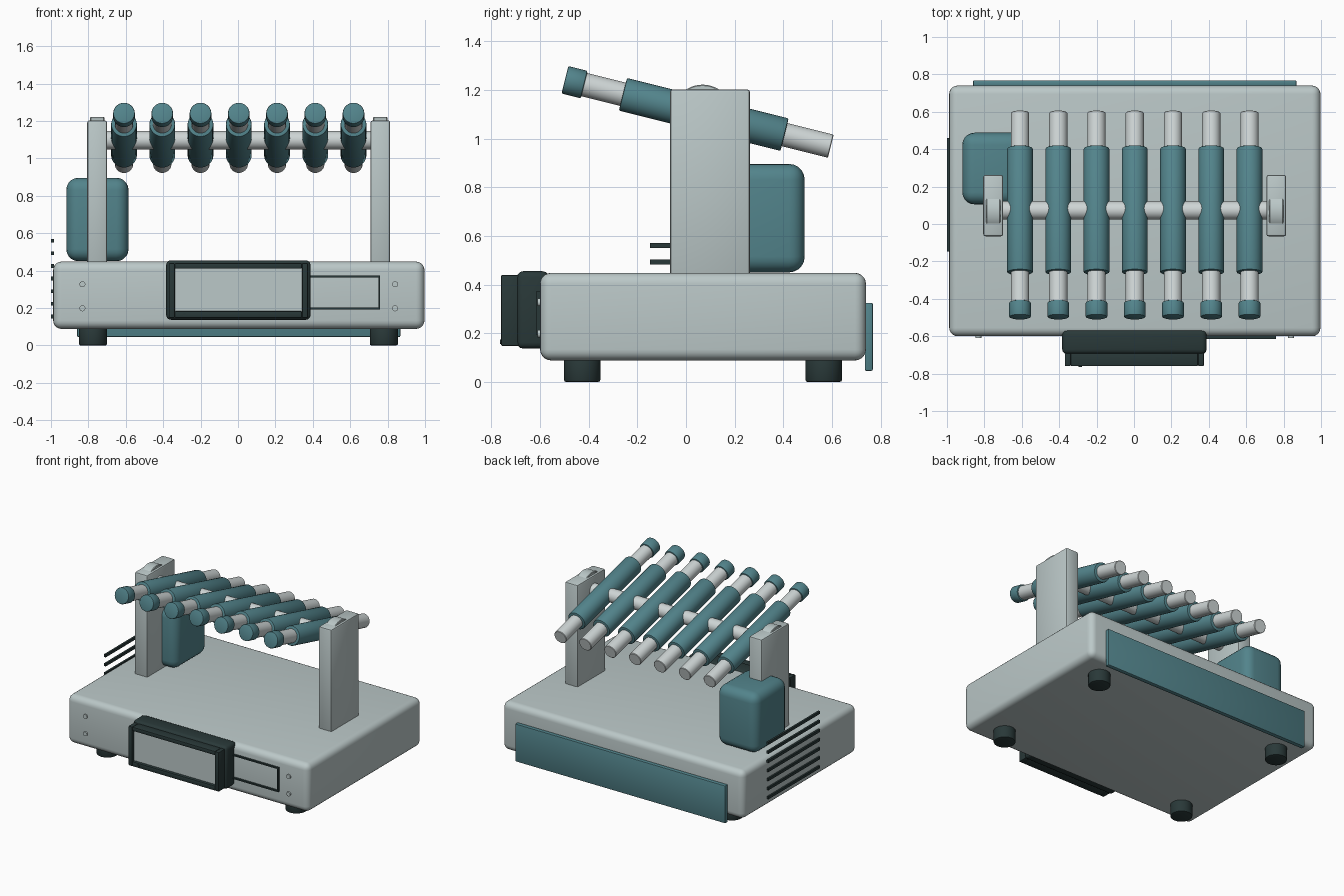
import bpy, math
from mathutils import Vector

if "Cube" in bpy.data.objects:
    bpy.data.objects.remove(bpy.data.objects["Cube"])


def material(name, rgb):
    m = bpy.data.materials.new(name)
    m.diffuse_color = (*rgb, 1)
    m.use_nodes = True
    m.node_tree.nodes["Principled BSDF"].inputs["Base Color"].default_value = m.diffuse_color
    return m


GREY = material("casing grey", (0.50, 0.58, 0.58))
PALE = material("pale tube", (0.62, 0.67, 0.67))
TEAL = material("teal", (0.085, 0.23, 0.26))
DARK = material("dark rubber", (0.022, 0.040, 0.040))
CX = 0.004  # symmetry axis of the machine


def finish(ob, name, mat, bevel, segments):
    ob.name = name
    ob.data.materials.append(mat)
    if bevel:
        mod = ob.modifiers.new("rounded edges", "BEVEL")
        mod.width, mod.segments = bevel, segments
        mod.limit_method, mod.angle_limit = "ANGLE", math.radians(40)
        bpy.ops.object.modifier_apply(modifier=mod.name)
    bpy.ops.object.shade_smooth_by_angle(angle=math.radians(35))
    return ob


def box(name, lo, hi, mat, bevel=0, segments=2):
    lo, hi = Vector(lo), Vector(hi)
    bpy.ops.mesh.primitive_cube_add(size=1, location=(lo + hi) / 2)
    ob = bpy.context.object
    ob.scale = hi - lo
    bpy.ops.object.transform_apply(location=False, rotation=False, scale=True)
    return finish(ob, name, mat, bevel, segments)


def rod(name, a, b, r, mat, bevel=0, segments=2, sides=32):
    a, b = Vector(a), Vector(b)
    bpy.ops.mesh.primitive_cylinder_add(vertices=sides, radius=r, depth=(b - a).length,
                                        location=(a + b) / 2)
    ob = bpy.context.object
    ob.rotation_euler = (b - a).to_track_quat("Z", "Y").to_euler()
    return finish(ob, name, mat, bevel, segments)


def frame(name, x0, x1, y0, y1, z0, z1, side, low, high, mat, bevel=0):
    """Rectangular frame facing the front, made of four bars."""
    box(name + "_left", (x0, y0, z0), (x0 + side, y1, z1), mat, bevel)
    box(name + "_right", (x1 - side, y0, z0), (x1, y1, z1), mat, bevel)
    box(name + "_bottom", (x0 + side, y0, z0), (x1 - side, y1, z0 + low), mat, bevel)
    box(name + "_top", (x0 + side, y0, z1 - high), (x1 - side, y1, z1), mat, bevel)


# Base casing, feet and rear panel
box("base_casing", (-0.988, -0.6, 0.088), (0.997, 0.74, 0.448), GREY, 0.045, 5)
for x in (-0.775, 0.78):
    for y in (-0.427, 0.566):
        rod("foot", (x, y, 0), (x, y, 0.1), 0.075, DARK, 0.008)
box("rear_panel", (-0.86, 0.735, 0.045), (0.868, 0.768, 0.325), TEAL, 0.006)

# Upright posts with axle bearings showing at the top
for s in (-1, 1):
    x = CX + s * 0.757
    box("post", (x - 0.053, -0.066, 0.43), (x + 0.053, 0.263, 1.203), GREY, 0.012)
    rod("bearing", (x - 0.038, 0.068, 1.097), (x + 0.038, 0.068, 1.097), 0.125, GREY, 0.004, 1, 48)

# Motor housing behind the left post
box("motor_housing", (-0.918, 0.105, 0.45), (-0.585, 0.488, 0.896), TEAL, 0.065, 5)

# Axle and the row of tilted tubes
rod("axle", (CX - 0.72, 0.073, 1.097), (CX + 0.72, 0.073, 1.097), 0.049, PALE)
start = Vector((0, -0.498, 1.242))
along = (Vector((0, 0.595, 0.969)) - start).normalized()
for i in range(-3, 4):
    base = start + Vector((CX + i * 0.2045, 0, 0))
    rod("tube", base + along * 0.03, base + along * 1.127, 0.049, PALE, 0.003, 1)
    rod("tube_cap", base, base + along * 0.082, 0.058, TEAL, 0.006)
    rod("tube_clamp", base + along * 0.246, base + along * 0.931, 0.069, TEAL, 0.006)

# Control display: rear housing, raised bezel, screen and indicator
box("display_housing", (-0.384, -0.695, 0.137), (0.388, -0.565, 0.455), DARK, 0.025, 3)
frame("display_bezel", -0.37, 0.374, -0.76, -0.68, 0.147, 0.44, 0.032, 0.036, 0.03, DARK, 0.006)
box("screen", (-0.342, -0.738, 0.18), (0.346, -0.68, 0.413), GREY)
rod("indicator", (-0.287, -0.764, 0.165), (-0.287, -0.75, 0.165), 0.009, DARK, sides=12)

# Outlined front plate and its fixing screws
frame("plate_outline", 0.3, 0.76, -0.615, -0.595, 0.193, 0.374, 0.01, 0.01, 0.01, DARK)
for s in (-1, 1):
    for z in (0.198, 0.327):
        rod("screw", (CX + s * 0.836, -0.59, z), (CX + s * 0.836, -0.61, z), 0.016, GREY, sides=16)

# Stack of slats on the left side
for i in range(7):
    z = 0.56 - 0.0675 * i
    box("vent_slat", (-1.0, -0.147, z - 0.01), (-0.985, 0.46, z + 0.01), DARK)
